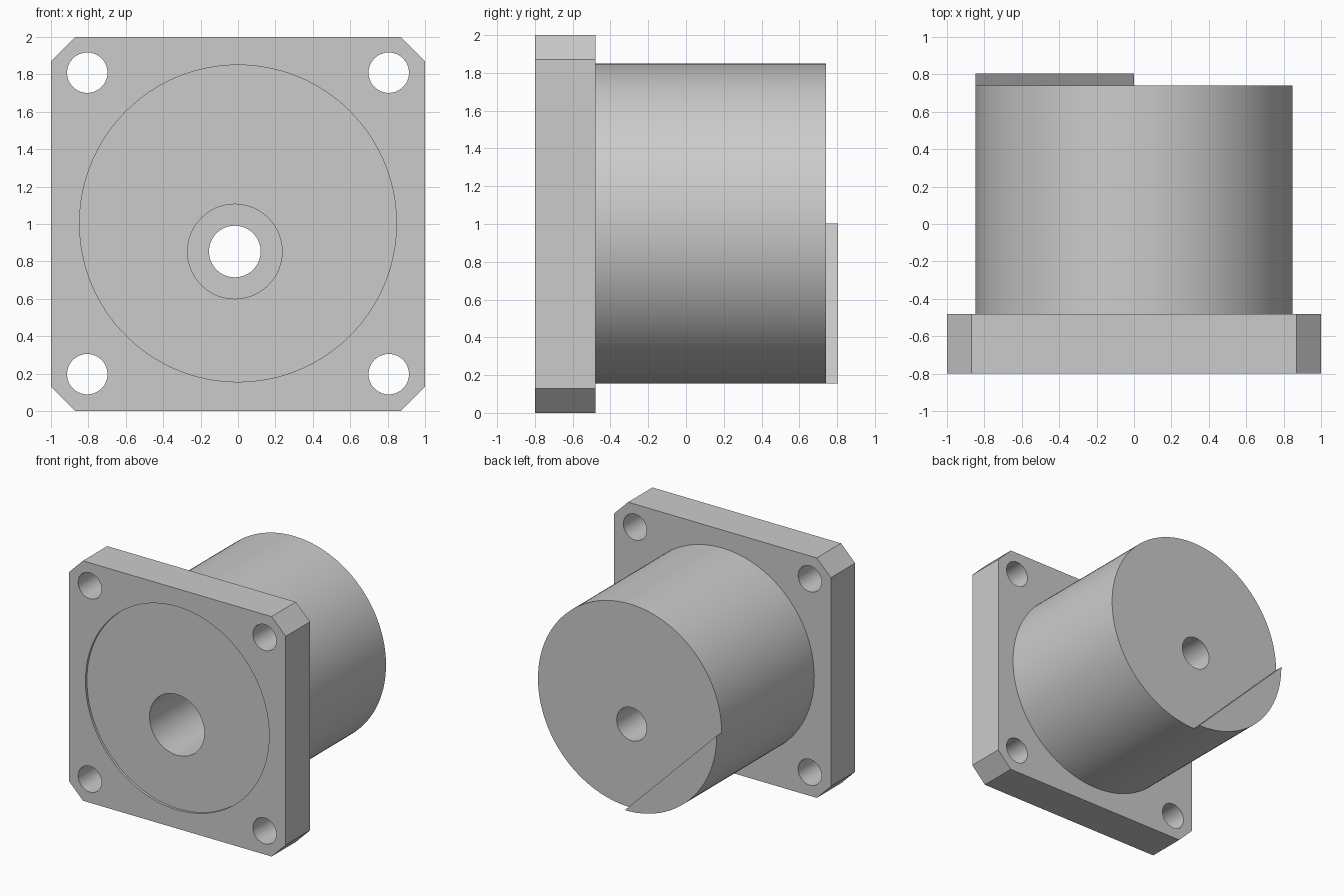
import bpy, bmesh
from math import cos, sin, pi, radians
from mathutils import Vector

cube = bpy.data.objects.get("Cube")
if cube:
    bpy.data.objects.remove(cube, do_unlink=True)

grey = bpy.data.materials.new("plain grey")
grey.use_nodes = True
shade = (0.6, 0.6, 0.6, 1)
grey.diffuse_color = shade
grey.node_tree.nodes["Principled BSDF"].inputs["Base Color"].default_value = shade

FRONT, SHOULDER, BACK, TAB_END = -0.8, -0.48, 0.74, 0.805
AXIS_Z, BARREL_R = 1.003, 0.847
BORE = (-0.017, 0.853)


def arc(x, z, r, start=0, end=2 * pi, n=96):
    """Points of an arc in the xz plane; a full turn leaves out the repeated point."""
    count = n if end - start >= 2 * pi else n + 1
    steps = [start + (end - start) * i / n for i in range(count)]
    return [(x + r * cos(a), z + r * sin(a)) for a in steps]


def prism(name, outline, y0, y1):
    """Extrude an xz outline along y."""
    bm = bmesh.new()
    face = bm.faces.new([bm.verts.new((x, y0, z)) for x, z in outline])
    ext = bmesh.ops.extrude_face_region(bm, geom=[face])
    verts = [v for v in ext["geom"] if isinstance(v, bmesh.types.BMVert)]
    bmesh.ops.translate(bm, verts=verts, vec=Vector((0, y1 - y0, 0)))
    bmesh.ops.recalc_face_normals(bm, faces=bm.faces)
    mesh = bpy.data.meshes.new(name)
    bm.to_mesh(mesh)
    bm.free()
    mesh.materials.append(grey)
    obj = bpy.data.objects.new(name, mesh)
    bpy.context.collection.objects.link(obj)
    return obj


def activate(obj):
    bpy.ops.object.select_all(action="DESELECT")
    obj.select_set(True)
    bpy.context.view_layer.objects.active = obj


def drill(obj, x, z, r, y0, y1, n=64):
    """Cut a round hole along y."""
    cutter = prism("hole_cutter", arc(x, z, r, n=n), y0, y1)
    cutter.hide_render = True
    mod = obj.modifiers.new("hole", "BOOLEAN")
    mod.operation, mod.solver, mod.object = "DIFFERENCE", "EXACT", cutter
    activate(obj)
    bpy.ops.object.modifier_apply(modifier=mod.name)
    bpy.data.objects.remove(cutter, do_unlink=True)


# Square flange with chamfered corners
c = 0.87
outline = [(-c, 0), (c, 0), (1, 1 - c), (1, 1 + c), (c, 2), (-c, 2), (-1, 1 + c), (-1, 1 - c)]
flange = prism("mounting_flange", outline, FRONT, SHOULDER)
for sx in (-1, 1):
    for sz in (-1, 1):
        drill(flange, 0.806 * sx, AXIS_Z + 0.806 * sz, 0.108, -1, 0, 48)
# Shallow round recess in the front, then the wide bore
drill(flange, 0, AXIS_Z, BARREL_R, -1, FRONT + 0.02, 128)
drill(flange, *BORE, 0.253, -1, 0)

# Barrel with stepped bore
barrel = prism("barrel", arc(0, AXIS_Z, BARREL_R, n=128), SHOULDER, BACK)
drill(barrel, *BORE, 0.253, -1, 0.15)
drill(barrel, *BORE, 0.138, -1, 1)

# Raised circle segment on the back
tab = prism("back_tab", arc(0, AXIS_Z, BARREL_R, pi, 1.5 * pi, 32), BACK, TAB_END)

for part in (flange, barrel, tab):
    activate(part)
    bpy.ops.object.shade_smooth_by_angle(angle=radians(30))
